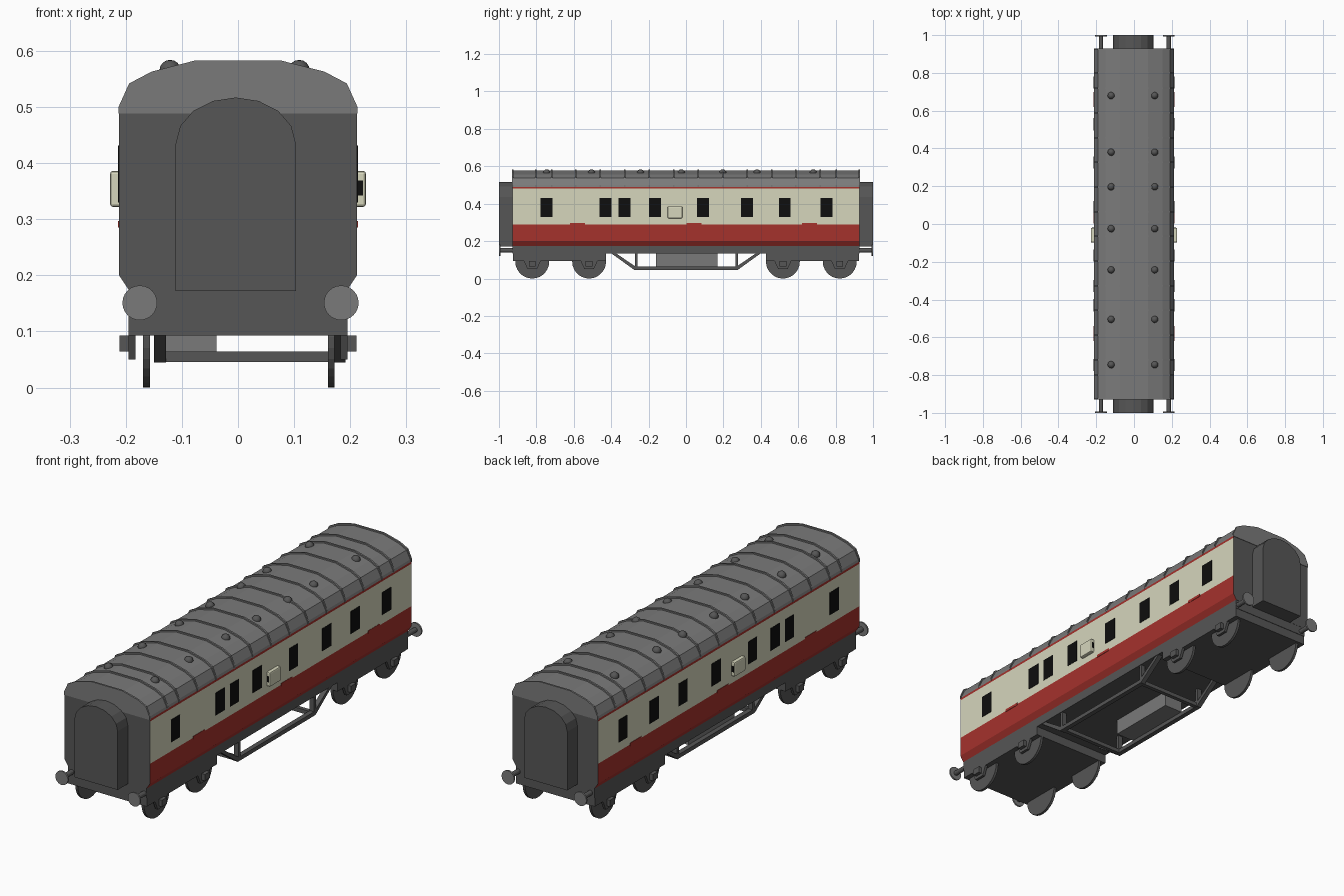
import bpy, bmesh, math
from mathutils import Matrix

if "Cube" in bpy.data.objects:
    bpy.data.objects.remove(bpy.data.objects["Cube"])


def material(name, rgb):
    m = bpy.data.materials.new(name)
    lin = [((c / 255 + 0.055) / 1.055) ** 2.4 if c > 10 else c / 255 / 12.92 for c in rgb]
    m.diffuse_color = (*lin, 1)
    m.use_nodes = True
    m.node_tree.nodes["Principled BSDF"].inputs["Base Color"].default_value = m.diffuse_color
    return m


DARK = material("dark_grey", (86, 86, 86))
GREY = material("roof_grey", (122, 122, 122))
RED = material("red", (165, 50, 44))
CREAM = material("cream", (214, 214, 188))
BLACK = material("window_black", (14, 14, 14))


def finish(name, bm, *mats):
    bmesh.ops.recalc_face_normals(bm, faces=bm.faces)
    me = bpy.data.meshes.new(name)
    bm.to_mesh(me)
    bm.free()
    ob = bpy.data.objects.new(name, me)
    for m in mats:
        me.materials.append(m)
    bpy.context.collection.objects.link(ob)
    return ob


def prism_bm(pts, axis, a, b):
    """Extrude an outline: axis 'y' takes (x, z) points, axis 'x' takes (y, z)."""
    bm = bmesh.new()
    place = (lambda p, t: (p[0], t, p[1])) if axis == 'y' else (lambda p, t: (t, p[0], p[1]))
    lo = [bm.verts.new(place(p, a)) for p in pts]
    hi = [bm.verts.new(place(p, b)) for p in pts]
    n = len(pts)
    bm.faces.new(lo)
    bm.faces.new(hi)
    for i in range(n):
        bm.faces.new((lo[i], lo[(i + 1) % n], hi[(i + 1) % n], hi[i]))
    return bm


def prism(name, pts, axis, a, b, mat):
    return finish(name, prism_bm(pts, axis, a, b), mat)


def box(name, x, y, z, mat):
    return prism(name, [(x[0], z[0]), (x[1], z[0]), (x[1], z[1]), (x[0], z[1])], 'y', y[0], y[1], mat)


def cylinder(name, centre, r, depth, axis, mat, seg=24):
    bm = bmesh.new()
    rot = Matrix.Rotation(math.pi / 2, 4, 'Y' if axis == 'x' else 'X')
    bmesh.ops.create_cone(bm, cap_ends=True, segments=seg, radius1=r, radius2=r, depth=depth,
                          matrix=Matrix.Translation(centre) @ rot)
    return finish(name, bm, mat)


def mirrored(half):
    return half + [(-x, z) for x, z in reversed(half)]


# Coach body: one extruded section, coloured by height and direction
section = [(0.194, 0.173), (0.212, 0.20), (0.212, 0.29), (0.212, 0.48), (0.212, 0.49),
           (0.209, 0.50), (0.190, 0.537), (0.151, 0.557), (0.075, 0.577)]
bm = prism_bm(mirrored(section), 'y', -0.928, 0.928)
for f in bm.faces:
    f.normal_update()
    z = f.calc_center_median().z
    if abs(f.normal.y) > 0.9 or z < 0.175:
        f.material_index = 0
    elif z > 0.49:
        f.material_index = 1
    elif 0.29 < z < 0.48:
        f.material_index = 3
    else:
        f.material_index = 2
finish("coach_body", bm, DARK, GREY, RED, CREAM)

# Roof ribs: thin bands standing proud of the roof
rib = mirrored([(0.213, 0.488), (0.213, 0.50), (0.194, 0.542), (0.154, 0.563), (0.076, 0.583)])
rib_ys = [-0.926, -0.802, 0.802, 0.926] + [-0.719 + 0.1307 * k for k in range(12)]
for y in rib_ys:
    prism("roof_rib", rib, 'y', y - 0.004, y + 0.004, GREY)

# Roof vents
for y in (0.68, 0.38, 0.197, -0.025, -0.243, -0.505, -0.745):
    for x in (-0.121, 0.109):
        bm = bmesh.new()
        bmesh.ops.create_uvsphere(bm, u_segments=12, v_segments=8, radius=0.019,
                                  matrix=Matrix.Translation((x, y, 0.565)))
        for f in bm.faces:
            f.smooth = True
        finish("roof_vent", bm, DARK)

# Sides: windows, door steps in the waist line, and lookout bulges
for s in (-1, 1):
    side = sorted((s * 0.205, s * 0.2135))
    for y in (-0.747, -0.43, -0.329, -0.167, 0.09, 0.325, 0.528, 0.75):
        box("window", side, (y - 0.032, y + 0.032), (0.33, 0.431), BLACK)
    for y in (-0.58, 0.043, 0.66):
        box("waist_plate", side, (y - 0.04, y + 0.04), (0.285, 0.297), RED)
    lookout = box("lookout", sorted((s * 0.20, s * 0.228)), (-0.098, -0.02), (0.322, 0.386), CREAM)
    bev = lookout.modifiers.new("soft_edges", 'BEVEL')
    bev.width = 0.005
    bev.segments = 2
    ends = [(-0.021, -0.019)] + ([(-0.099, -0.097)] if s > 0 else [])
    for y in ends:
        box("lookout_window", sorted((s * 0.213, s * 0.223)), y, (0.342, 0.369), BLACK)

# Underframe and the bogie blocks below it
box("underframe", (-0.195, 0.195), (-0.927, 0.927), (0.133, 0.175), DARK)
for e in (-1, 1):
    box("bogie", (-0.195, 0.195), sorted((e * 0.427, e * 0.925)), (0.093, 0.134), DARK)

    # Wheels, axles and axle boxes
    for y in (e * 0.518, e * 0.822):
        for x in (-0.163, 0.166):
            cylinder("wheel", (x, y, 0.0905), 0.0905, 0.012, 'x', DARK, 28)
        for s in (-1, 1):
            prism("axle_bracket", [(y - 0.045, 0.094), (y - 0.025, 0.05), (y + 0.025, 0.05), (y + 0.045, 0.094)],
                  'x', s * 0.183, s * 0.195, DARK)
            box("axle_box", sorted((s * 0.19, s * 0.211)), (y - 0.018, y + 0.018), (0.064, 0.093), DARK)

    # Gangway connection with arched top
    arch = [(-0.004 + 0.107 * math.cos(a), 0.435 + 0.082 * math.sin(a))
            for a in (math.pi * k / 8 for k in range(9))]
    prism("gangway", [(-0.111, 0.172), (0.103, 0.172)] + arch, 'y', e * 0.92, e * 1.0, DARK)

    # Buffers
    for x in (-0.175, 0.184):
        cylinder("buffer_shank", (x, e * 0.955, 0.151), 0.011, 0.08, 'y', DARK, 12)
        cylinder("buffer_head", (x, e * 0.9965, 0.151), 0.031, 0.007, 'y', GREY, 24)

# Truss frames between the bogies, with posts and cross beams
truss = [(-0.40, 0.135), (-0.275, 0.045), (0.275, 0.045), (0.40, 0.135),
         (0.375, 0.135), (0.268, 0.063), (-0.268, 0.063), (-0.375, 0.135)]
for x in ((-0.15, -0.128), (0.170, 0.192)):
    prism("truss", truss, 'x', x[0], x[1], DARK)
    for y in (-0.265, 0.272):
        box("truss_post", x, (y - 0.007, y + 0.007), (0.055, 0.135), DARK)
for y in (-0.265, 0.265):
    box("cross_beam", (-0.13, 0.172), (y - 0.009, y + 0.009), (0.046, 0.064), DARK)

# Equipment box under the floor
box("battery_box", (-0.129, -0.038), (-0.16, 0.168), (0.063, 0.135), GREY)
